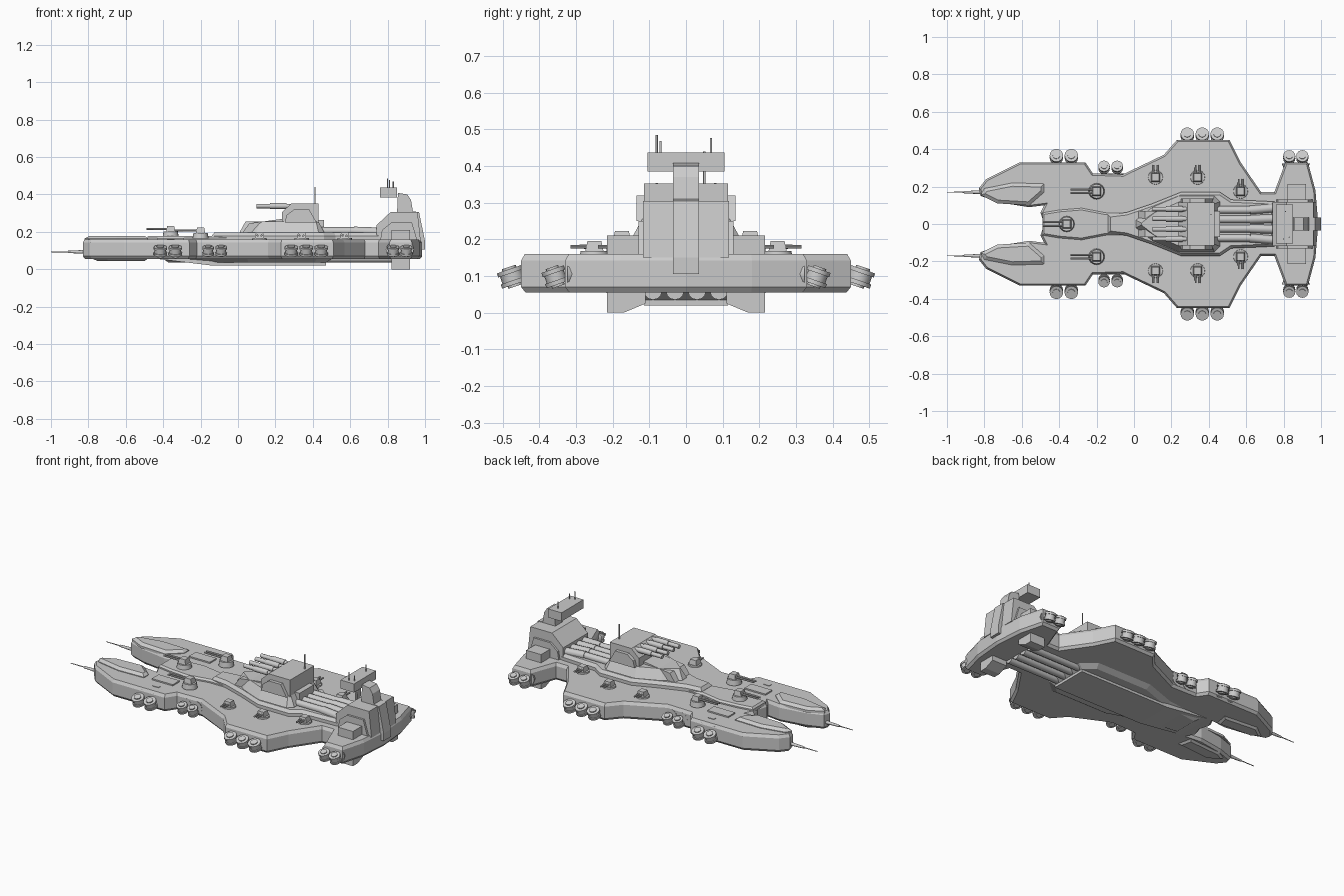
import bpy, bmesh, math
from mathutils import Vector, Matrix

old = bpy.data.objects.get("Cube")
if old:
    bpy.data.objects.remove(old, do_unlink=True)

grey = bpy.data.materials.new("hull_grey")
grey.use_nodes = True
COLOR = (0.6, 0.6, 0.6, 1)
grey.diffuse_color = COLOR
grey.node_tree.nodes["Principled BSDF"].inputs["Base Color"].default_value = COLOR
round_parts = []


def finish(name, bm, mirror=False):
    bmesh.ops.recalc_face_normals(bm, faces=bm.faces)
    mesh = bpy.data.meshes.new(name)
    bm.to_mesh(mesh)
    bm.free()
    mesh.materials.append(grey)
    ob = bpy.data.objects.new(name, mesh)
    bpy.context.collection.objects.link(ob)
    if mirror:
        mod = ob.modifiers.new("mirror", "MIRROR")
        mod.use_axis = (False, True, False)
        mod.use_mirror_merge = False
    return ob


def both_sides(half):
    """Close a half outline across the centre line."""
    return half + [(x, -y) for x, y in reversed(half) if y > 0.0001]


def plate(name, outline, z0, z1, top=(0, 0), bottom=(0, 0), mirror=False):
    """Extruded plan outline; top and bottom are chamfers (inset, depth)."""
    bm = bmesh.new()
    low = bm.faces.new([bm.verts.new((x, y, z0 + bottom[1])) for x, y in outline])
    low.normal_update()
    if low.normal.z > 0:
        low.normal_flip()
    ext = bmesh.ops.extrude_face_region(bm, geom=[low], use_keep_orig=True)["geom"]
    high = [f for f in ext if isinstance(f, bmesh.types.BMFace)][0]
    for v in high.verts:
        v.co.z = z1 - top[1]
    bmesh.ops.recalc_face_normals(bm, faces=bm.faces)
    for face, (inset, depth) in ((high, top), (low, bottom)):
        if inset:
            bmesh.ops.inset_region(bm, faces=[face], thickness=inset, depth=0,
                                   use_even_offset=True)
            for v in face.verts:
                v.co.z = z1 if face is high else z0
    return finish(name, bm, mirror)


def side_profile(name, profile, y0, y1, mirror=False):
    """Side (x, z) profile extruded across y."""
    bm = bmesh.new()
    face = bm.faces.new([bm.verts.new((x, y0, z)) for x, z in profile])
    ext = bmesh.ops.extrude_face_region(bm, geom=[face], use_keep_orig=True)["geom"]
    for v in ext:
        if isinstance(v, bmesh.types.BMVert):
            v.co.y = y1
    return finish(name, bm, mirror)


def box(name, x0, x1, y0, y1, z0, z1, mirror=False):
    return plate(name, [(x0, y0), (x1, y0), (x1, y1), (x0, y1)], z0, z1, mirror=mirror)


def add_rod(bm, a, b, r0, r1=None, sides=12):
    a, b = Vector(a), Vector(b)
    turn = (b - a).to_track_quat("Z", "Y").to_matrix().to_4x4()
    bmesh.ops.create_cone(bm, cap_ends=True, segments=sides, radius1=r0,
                          radius2=r0 if r1 is None else r1, depth=(b - a).length,
                          matrix=Matrix.Translation((a + b) / 2) @ turn)


def rods(name, parts, mirror=False):
    bm = bmesh.new()
    for p in parts:
        add_rod(bm, *p)
    ob = finish(name, bm, mirror)
    round_parts.append(ob)
    return ob


# Main hull with forked bow and winged tail
hull = [(-.48, 0), (-.50, .06), (-.48, .10), (-.56, .09), (-.72, .115), (-.82, .15),
        (-.83, .19), (-.79, .24), (-.61, .33), (-.26, .33), (-.22, .27), (-.06, .265),
        (.16, .37), (.23, .45), (.51, .45), (.57, .33), (.68, .17), (.75, .17),
        (.81, .33), (.93, .33), (.97, .18), (.985, 0)]
plate("hull", both_sides(hull), .055, .16, (.01, .018), (.012, .015))

# Keel beneath the hull
side_profile("keel", [(-.47, .06), (-.14, .02), (.47, .02), (.47, .06)], -.115, .115)
plate("keel_shoulders", both_sides([(-.4, .1), (-.15, .13), (.05, .2), (.42, .2), (.5, .13)]),
      .035, .06, bottom=(.03, .02))

# Bow armour caps
plate("bow_cap", [(-.82, .155), (-.73, .11), (-.56, .1), (-.48, .17), (-.48, .215),
                  (-.65, .22), (-.8, .19)], .15, .178, (.018, .014), mirror=True)
plate("bow_belly", [(-.78, .16), (-.72, .125), (-.5, .11), (-.48, .2), (-.7, .22)],
      .045, .06, bottom=(.015, .012), mirror=True)
rods("bow_lance", [((-.80, .17, .093), (-.91, .17, .093), .011, .006),
                   ((-.91, .17, .093), (-1, .17, .093), .003, .002)], True)

# Raised spine along the deck
plate("forward_spine", both_sides([(-.49, .06), (-.4, .075), (-.28, .085), (-.15, .06), (.02, .06)]),
      .15, .178, (.01, .01))
plate("spine", both_sides([(-.14, .05), (-.04, .062), (.1, .11), (.25, .17), (.46, .17),
                           (.52, .13), (.75, .12)]), .15, .197, (.014, .018))
plate("citadel", both_sides([(.01, .02), (.1, .09), (.24, .15), (.43, .15), (.46, .12)]),
      .19, .255, (.03, .055))
side_profile("citadel_ramp", [(.02, .19), (.06, .245), (.24, .27), (.46, .262), (.46, .19)], -.07, .07)

# Main gun house and its barrels
side_profile("gun_house", [(.235, .25), (.235, .305), (.285, .352), (.43, .352), (.43, .25)], -.115, .115)
side_profile("gun_house_cheek", [(.25, .25), (.26, .29), (.3, .32), (.38, .32), (.42, .25)],
             .11, .135, True)
rods("main_barrels", [((.42, y, .338), (.1, y, .338), .012) for y in (.028, .08)]
     + [((.17, y, .338), (.26, y, .338), .016) for y in (.028, .08)], True)
rods("gun_house_mast", [((.412, .05, .35), (.412, .05, .44), .003)])

# Conduits linking the citadel to the tail
rods("deck_conduits", [((.43, y, .205), (.62, y, .205), .02) for y in (.025, .075)]
     + [((.62, y, .205), (.76, y * 1.15, .2), .023) for y in (.025, .075)], True)
rods("belly_conduits", [((.45, y, .06), (.82, y, .06), .025) for y in (.03, .09)], True)

# Tail tower, fin and bridge
side_profile("tail_tower", [(.74, .15), (.74, .235), (.815, .305), (.96, .305), (.977, .15)], -.118, .118)
side_profile("tower_flank", [(.76, .15), (.77, .21), (.82, .25), (.93, .25), (.96, .15)], .11, .13, True)
side_profile("tail_fin", [(.85, .29), (.855, .408), (.905, .4), (.925, .37), (.935, .31),
                          (.968, .305), (1, .15), (1, .105), (.95, .105)], -.035, .035)
box("bridge", .76, .85, -.105, .105, .385, .437)
rods("bridge_masts", [((.8, -.08, .43), (.8, -.08, .485), .003), ((.81, .068, .43), (.81, .068, .477), .003),
                      ((.83, -.07, .43), (.83, -.07, .468), .003)])

# Tail side boxes with slanted undersides
bm = bmesh.new()
section = [(.215, 0), (.215, .21), (.11, .21), (.11, .025), (.17, 0)]
front = bm.faces.new([bm.verts.new((.82, y, z)) for y, z in section])
for v in bmesh.ops.extrude_face_region(bm, geom=[front], use_keep_orig=True)["geom"]:
    if isinstance(v, bmesh.types.BMVert):
        v.co.x = .92
finish("tail_box", bm, True)

# Deck hatches
box("long_hatch", -.43, -.29, .145, .21, .155, .168, True)
box("small_hatch", -.38, -.34, .255, .275, .155, .163, True)


def turret(name, x, y, z, direction, reach, size, mirror):
    """Round base, boxy house and twin barrels facing a direction."""
    d = Vector(direction)
    side = Vector((-d.y, d.x, 0))
    c = Vector((x, y, z))
    up = Vector((0, 0, 1))
    rods(name + "_base", [(c - up * .02, c + up * .01, size * 1.2, size * 1.05, 16)], mirror)
    bm = bmesh.new()
    bmesh.ops.create_cube(bm, size=1, matrix=Matrix.Translation(c + up * .023)
                          @ Matrix.Diagonal((size * 1.4, size * 1.4, .03, 1)))
    for v in bm.verts:
        if v.co.z > z + .03:
            v.co.x += (x - v.co.x) * .25
            v.co.y += (y - v.co.y) * .25
    finish(name + "_house", bm, mirror)
    gun = c + up * .022
    rods(name + "_barrels", [(gun + side * s, gun + side * s + d * reach, .006, .005, 8)
                             for s in (-.01, .01)], mirror)


turret("bow_turret", -.36, 0, .193, (-1, 0, 0), .13, .036, False)
turret("fore_turret", -.2, .175, .185, (-1, 0, 0), .14, .036, True)
for i, (x, y) in enumerate([(.115, .25), (.34, .25), (.57, .175)]):
    turret("broadside_turret_%d" % (i + 1), x, y, .158, (0, 1, 0), .065, .036, True)

# Side thruster pods: flared mount and tilted drum with rims
pods = [(-.415, .36, 1), (-.335, .36, 1), (-.16, .303, .85), (-.09, .303, .85),
        (.285, .475, 1), (.365, .475, 1), (.445, .475, 1), (.83, .357, .9), (.9, .357, .9)]
axis = Vector((0, math.sin(.33), math.cos(.33)))
for i, (x, y, k) in enumerate(pods):
    c = Vector((x, y, .098))
    rods("thruster_pod_%d" % (i + 1), [
        ((x, y - .08, .105), (x, y - .033, .105), .024 * k, .045 * k),
        (c - axis * .02, c + axis * .02, .031 * k, .031 * k, 16),
        (c + axis * .01, c + axis * .022, .036 * k, .036 * k, 16),
        (c - axis * .022, c - axis * .01, .036 * k, .036 * k, 16),
        (c - axis * .028, c + axis * .028, .02 * k, .02 * k, 16)], True)

# Smooth the round parts, keeping rims sharp
bpy.ops.object.select_all(action="DESELECT")
for ob in round_parts:
    ob.select_set(True)
bpy.context.view_layer.objects.active = round_parts[0]
bpy.ops.object.shade_smooth_by_angle(angle=math.radians(40))
